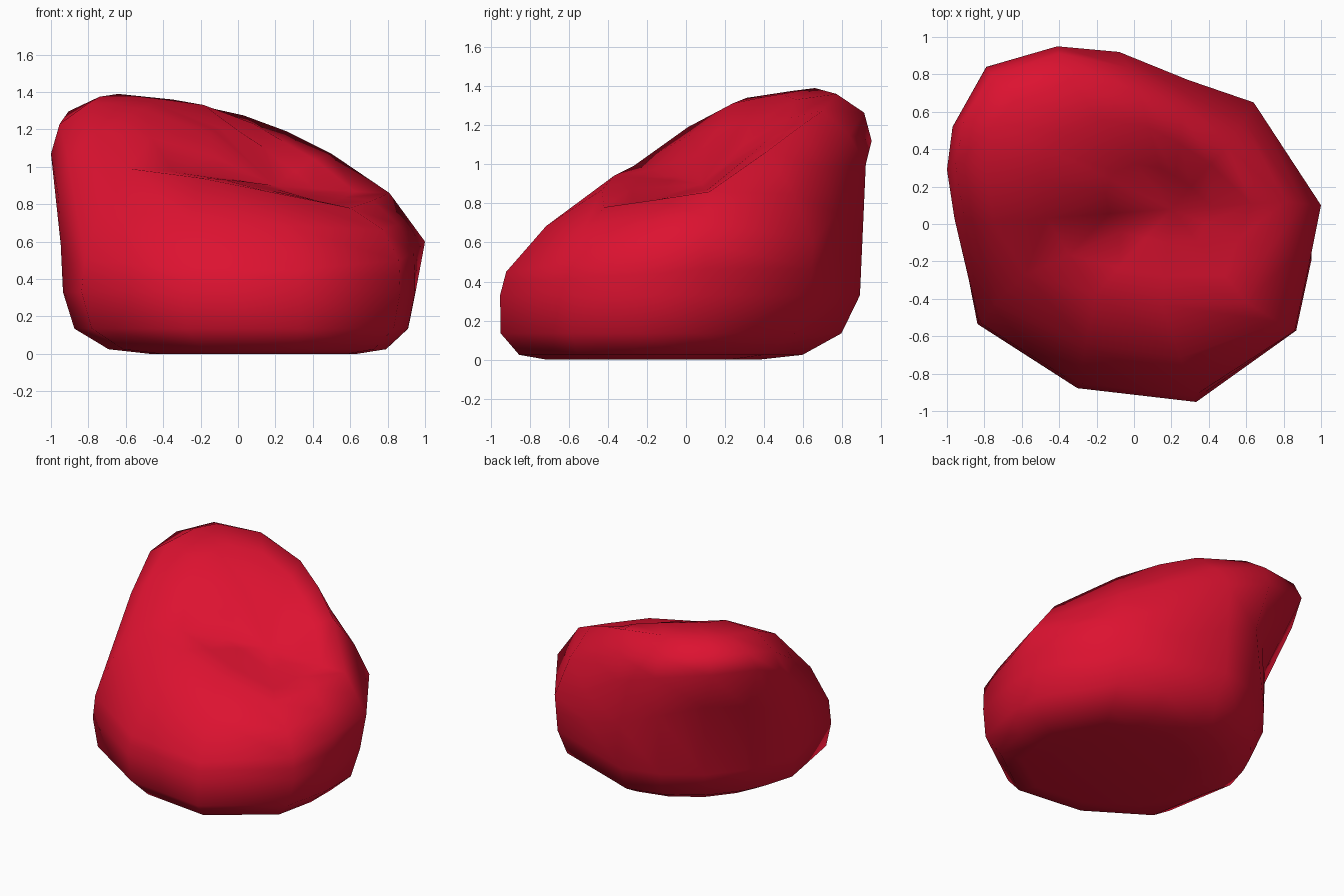
import bpy, bmesh, math
from mathutils import Vector as V

if "Cube" in bpy.data.objects:
    bpy.data.objects.remove(bpy.data.objects["Cube"])

# Widest outline of the bag, starting at the tall back corner, clockwise from above
wide = [(-.79, .84, 1.2), (-.41, .95, 1.12), (-.08, .92, 1.0), (.29, .77, .75),
        (.64, .65, .6), (1, .1, .6), (.94, -.2, .54), (.86, -.57, .5),
        (.32, -.92, .45), (-.29, -.85, .46), (-.82, -.53, .5), (-.96, .03, .84),
        (-1, .29, 1.07), (-.97, .52, 1.17)]
# Upper rim: head, right arm, front edge of the seat, left arm
rim = [(-.64, .66, 1.39), (-.35, .77, 1.36), (.03, .7, 1.275), (.26, .58, 1.19),
       (.5, .42, 1.07), (.81, .12, .86), (.72, -.14, .82), (.6, -.42, .78),
       (.15, -.43, .87), (-.2, -.37, .94), (-.58, -.27, .99), (-.75, .01, 1.19),
       (-.8, .31, 1.34), (-.74, .54, 1.375)]
# How far the underside swells along each direction
swell = [1, 1, 1, .9, .97, 1, 1, 1.06, 1.02, .95, 1.05, 1.02, 1, 1]
wide = [V(p) for p in wide]
rim = [V(p) for p in rim]
seat = V((.2, .08, .9))
angles = [math.atan2(p.y + .05, p.x - .02) for p in wide]

# Round underside: centre x, centre y, radius, height
rings = [[V((cx + s * r * math.cos(a), cy + s * r * math.sin(a), z))
          for a, s in zip(angles, swell)]
         for cx, cy, r, z in [(.09, -.18, .55, 0), (.06, -.14, .74, .025),
                              (.03, -.09, .89, .135), (.02, -.045, .94, .33)]]

# Pinched waist under the overhanging back
waist = []
for i, (lo, hi) in enumerate(zip(rings[-1], wide)):
    pinch = {0: .85, 1: .96, 13: .9, 12: .96}.get(i, 1)
    p = lo.lerp(hi, .58 if pinch < 1 else .5)
    waist.append(V((p.x * pinch, p.y * pinch, p.z)))

# Rounded shoulder between the outline and rim
shoulder = []
for i, (lo, hi) in enumerate(zip(wide, rim)):
    p = lo.lerp(hi, .5)
    push = 1.0 if i == 5 else 1.03 if i in (2, 3, 4, 6) else 1.06
    shoulder.append(V((p.x * push, p.y * push, p.z + (push - 1) * .4)))
rings += [waist, wide, shoulder, rim]

# Shallow seat running up into the domed head
for t in (.3, .65):
    ring = []
    for i, p in enumerate(rim):
        dome = 2.3 if i in (0, 1, 12, 13) else 1.8 if i in (2, 11) else 1.4
        q = p.lerp(seat, t)
        q.z = p.z + (seat.z - p.z) * t ** dome
        ring.append(q)
    rings.append(ring)

# Skin the rings
bm = bmesh.new()
loops = [[bm.verts.new(p) for p in ring] for ring in rings]
n = len(wide)
for a, b in zip(loops, loops[1:]):
    for i in range(n):
        j = (i + 1) % n
        bm.faces.new((a[i], b[i], b[j], a[j]))
bm.faces.new(loops[0])
centre = bm.verts.new(seat)
for i in range(n):
    bm.faces.new((loops[-1][i], loops[-1][(i + 1) % n], centre))
bmesh.ops.recalc_face_normals(bm, faces=bm.faces)
for f in bm.faces:
    f.smooth = True
mesh = bpy.data.meshes.new("beanbag_chair")
bm.to_mesh(mesh)
bm.free()
bag = bpy.data.objects.new("beanbag_chair", mesh)
bpy.context.collection.objects.link(bag)

# Red fabric
mat = bpy.data.materials.new("red_fabric")
mat.diffuse_color = (.72, .006, .03, 1)
mat.use_nodes = True
mat.node_tree.nodes["Principled BSDF"].inputs["Base Color"].default_value = mat.diffuse_color
mesh.materials.append(mat)
